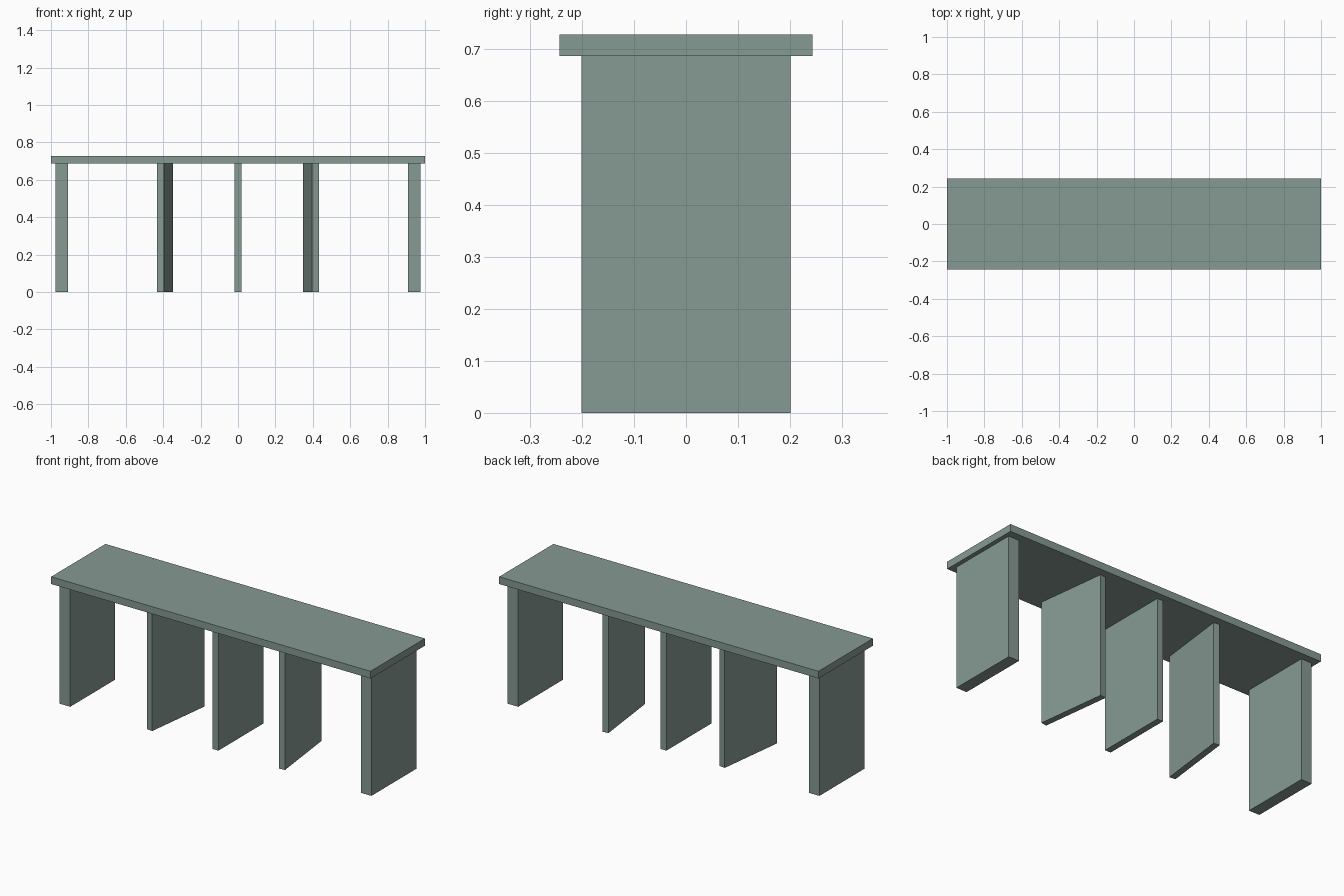
import bpy
from math import radians

if "Cube" in bpy.data.objects:
    bpy.data.objects.remove(bpy.data.objects["Cube"])

TOP_Z, TOP_T = 0.687, 0.041

# Grey-green finish shared by every part
finish = bpy.data.materials.new("grey_green")
finish.diffuse_color = (0.24, 0.32, 0.29, 1)
finish.use_nodes = True
finish.node_tree.nodes["Principled BSDF"].inputs["Base Color"].default_value = finish.diffuse_color


def box(name, loc, size, turn=0.0):
    bpy.ops.mesh.primitive_cube_add(size=1, location=loc, rotation=(0, 0, radians(turn)))
    ob = bpy.context.object
    ob.name = name
    ob.scale = size
    ob.data.materials.append(finish)
    return ob


# Table top
box("table_top", (0, 0, TOP_Z + TOP_T / 2), (2.0, 0.486, TOP_T))

# Central upright panel
box("centre_panel", (0, 0, TOP_Z / 2), (0.036, 0.402, TOP_Z))

# Thick end panels and slightly turned inner panels, mirrored left and right
for side, s in (("left", -1), ("right", 1)):
    box(f"{side}_end_panel", (s * 0.943, 0, TOP_Z / 2), (0.066, 0.402, TOP_Z))
    box(f"{side}_inner_panel", (s * 0.39, 0, TOP_Z / 2), (0.036, 0.401, TOP_Z), turn=s * 7)
